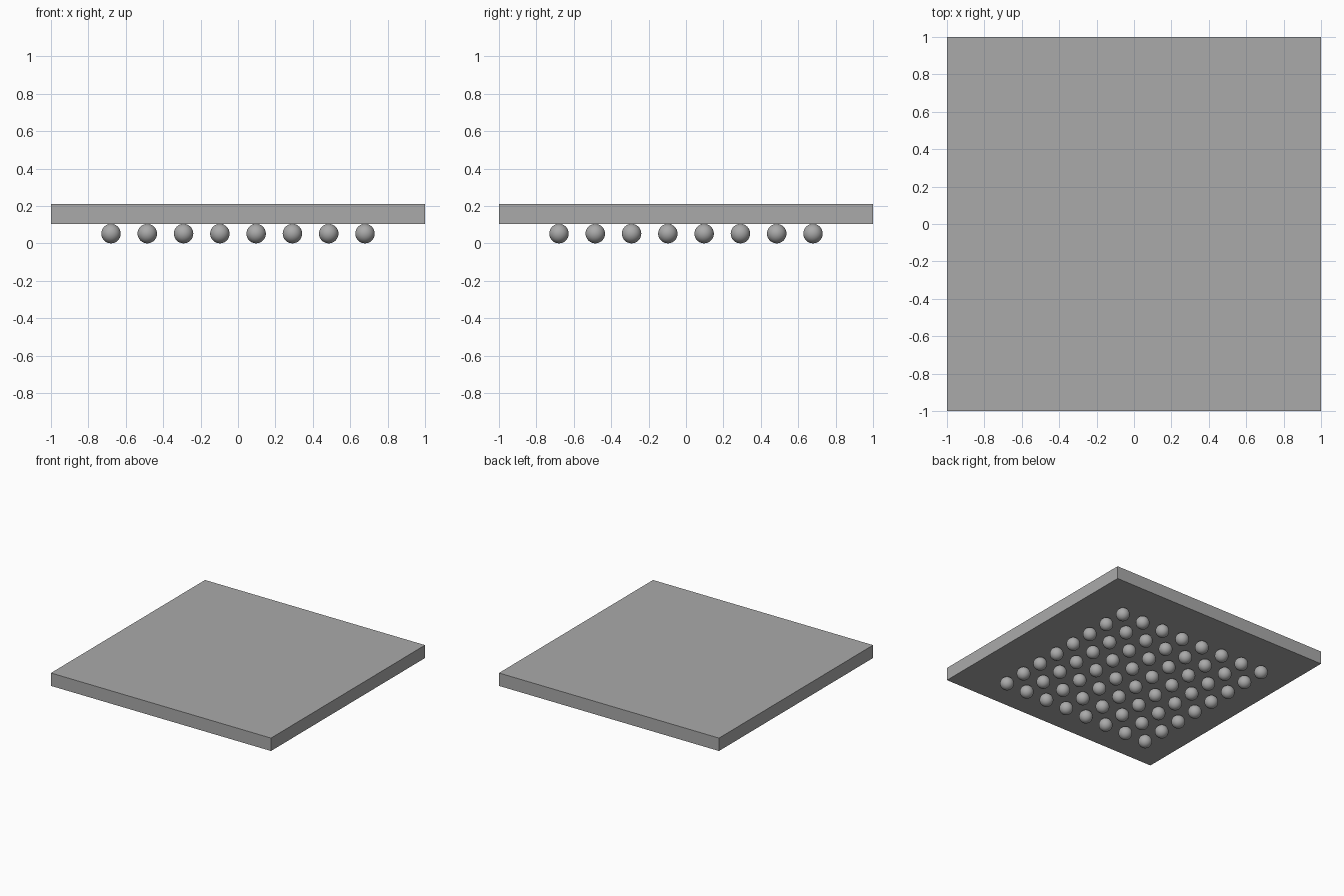
import bpy

default = bpy.data.objects.get("Cube")
if default:
    bpy.data.objects.remove(default, do_unlink=True)

RADIUS = 0.052
PITCH = 0.194
COUNT = 8
SLAB_BOTTOM, SLAB_TOP = 0.104, 0.21

# Single flat grey for the whole model
grey = bpy.data.materials.new("mid_grey")
grey.use_nodes = True
colour = (0.4, 0.4, 0.4, 1)
grey.diffuse_color = colour
grey.node_tree.nodes["Principled BSDF"].inputs["Base Color"].default_value = colour

# Flat square package body
bpy.ops.mesh.primitive_cube_add(size=1, location=(0, 0, (SLAB_BOTTOM + SLAB_TOP) / 2))
body = bpy.context.object
body.name = "package_body"
body.scale = (2, 2, SLAB_TOP - SLAB_BOTTOM)
bpy.ops.object.transform_apply(location=False, rotation=False, scale=True)
body.data.materials.append(grey)

# One smooth solder ball, shared by the whole grid
bpy.ops.mesh.primitive_uv_sphere_add(segments=32, ring_count=16, radius=RADIUS)
first_ball = bpy.context.object
bpy.ops.object.shade_smooth()
first_ball.data.materials.append(grey)

# Square grid of balls under the body
for row in range(COUNT):
    for col in range(COUNT):
        if row == col == 0:
            ball = first_ball
        else:
            ball = bpy.data.objects.new("ball", first_ball.data)
            bpy.context.collection.objects.link(ball)
        ball.name = f"solder_ball_{row + 1}_{col + 1}"
        middle = (COUNT - 1) / 2
        ball.location = ((col - middle) * PITCH, (row - middle) * PITCH, RADIUS)
